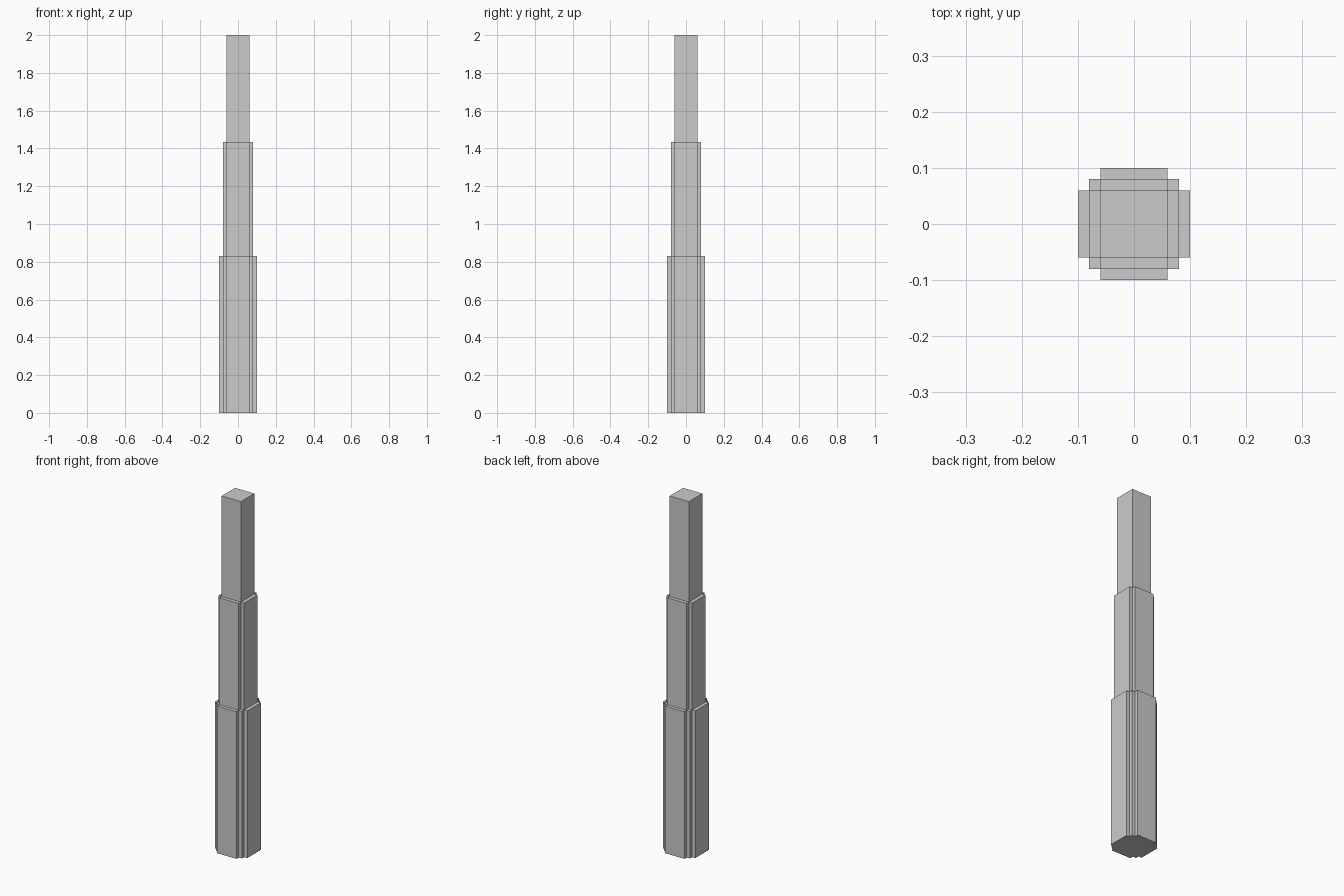
import bpy, bmesh

if "Cube" in bpy.data.objects:
    bpy.data.objects.remove(bpy.data.objects["Cube"])

grey = bpy.data.materials.new("light grey")
grey.diffuse_color = (0.6, 0.6, 0.6, 1.0)
grey.use_nodes = True
grey.node_tree.nodes["Principled BSDF"].inputs["Base Color"].default_value = grey.diffuse_color


def prism(name, quarter, z0, z1):
    """Extrude a four-fold symmetric outline; quarter is the +x +y corner."""
    outline = []
    pts = list(quarter)
    for _ in range(4):
        outline += pts
        pts = [(-y, x) for x, y in pts]
    bm = bmesh.new()
    base = bm.faces.new([bm.verts.new((x, y, z0)) for x, y in outline])
    ext = bmesh.ops.extrude_face_region(bm, geom=[base], use_keep_orig=True)
    top = [v for v in ext["geom"] if isinstance(v, bmesh.types.BMVert)]
    bmesh.ops.translate(bm, verts=top, vec=(0, 0, z1 - z0))
    bmesh.ops.recalc_face_normals(bm, faces=bm.faces)
    mesh = bpy.data.meshes.new(name)
    bm.to_mesh(mesh)
    bm.free()
    mesh.materials.append(grey)
    obj = bpy.data.objects.new(name, mesh)
    bpy.context.collection.objects.link(obj)


# Thick foot with double-stepped corners
prism("lower_shaft", [(0.10, 0.06), (0.08, 0.06), (0.08, 0.08),
                      (0.06, 0.08), (0.06, 0.10)], 0.0, 0.83)
# Middle section with single notched corners
prism("middle_shaft", [(0.08, 0.06), (0.06, 0.06), (0.06, 0.08)], 0.83, 1.433)
# Plain square top
prism("upper_shaft", [(0.06, 0.06)], 1.433, 2.0)
